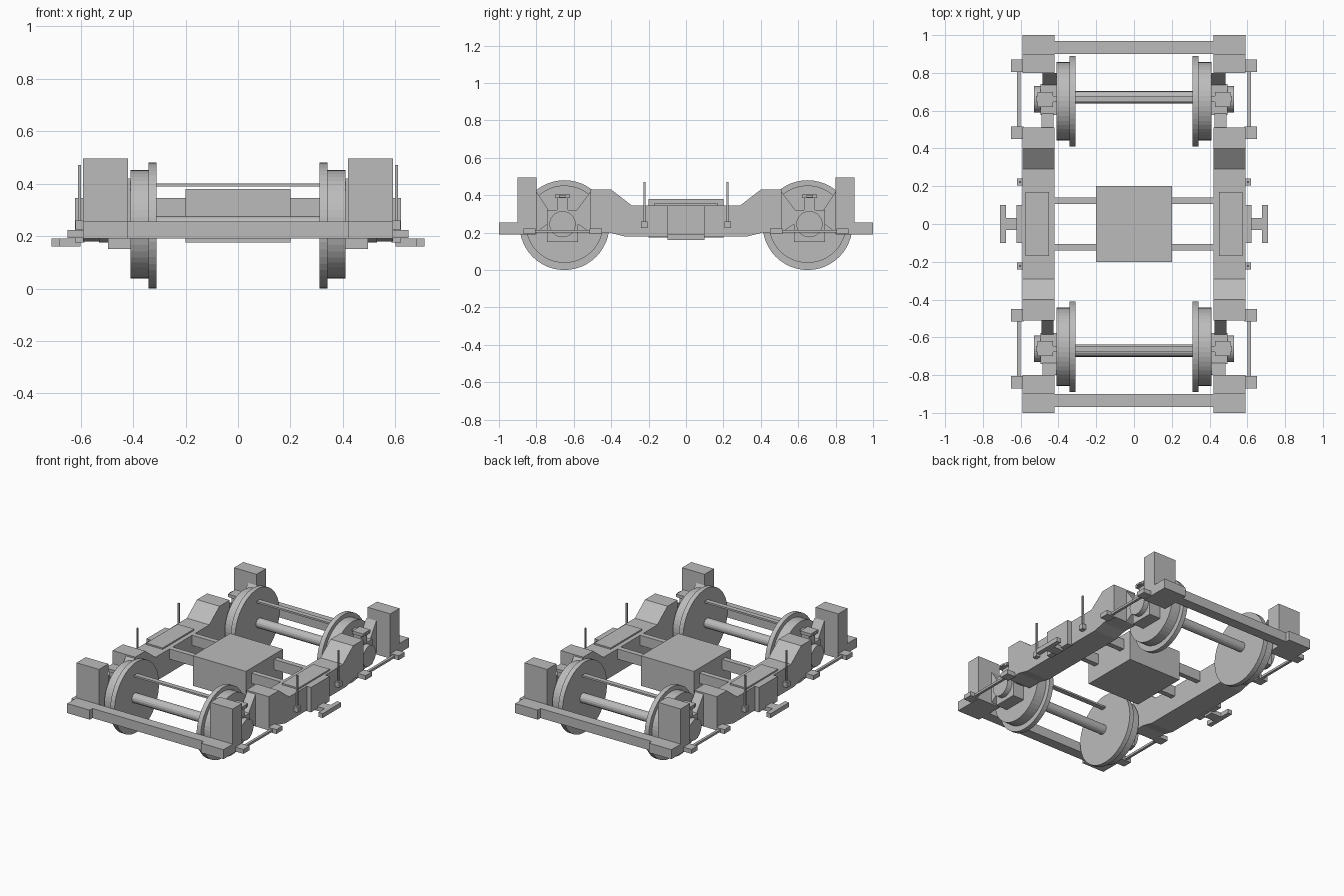
import bpy
import bmesh
from math import pi
from mathutils import Matrix, Vector

if "Cube" in bpy.data.objects:
    bpy.data.objects.remove(bpy.data.objects["Cube"])

grey = bpy.data.materials.new("plain grey")
grey.use_nodes = True
colour = (0.5, 0.5, 0.5, 1)
grey.diffuse_color = colour
grey.node_tree.nodes["Principled BSDF"].inputs["Base Color"].default_value = colour


def finish(name, bm):
    bmesh.ops.recalc_face_normals(bm, faces=bm.faces)
    mesh = bpy.data.meshes.new(name)
    bm.to_mesh(mesh)
    bm.free()
    mesh.materials.append(grey)
    obj = bpy.data.objects.new(name, mesh)
    bpy.context.collection.objects.link(obj)
    return obj


def box(name, x, y, z):
    """Box from a (low, high) pair on each axis."""
    lo, hi = zip(x, y, z)
    bm = bmesh.new()
    bmesh.ops.create_cube(bm, size=1)
    for v in bm.verts:
        v.co = Vector([(a + b) / 2 + c * (b - a) for a, b, c in zip(lo, hi, v.co)])
    return finish(name, bm)


def disc(name, radius, x, y, z, sides=48):
    """Cylinder lying along x."""
    bm = bmesh.new()
    bmesh.ops.create_cone(bm, cap_ends=True, segments=sides, radius1=radius,
                          radius2=radius, depth=x[1] - x[0])
    place = Matrix.Translation(((x[0] + x[1]) / 2, y, z)) @ Matrix.Rotation(pi / 2, 4, "Y")
    bmesh.ops.transform(bm, matrix=place, verts=bm.verts)
    return finish(name, bm)


def prism(name, outline, x):
    """Side outline of (y, z) points, pushed across x."""
    bm = bmesh.new()
    face = bm.faces.new([bm.verts.new((x[0], y, z)) for y, z in outline])
    out = bmesh.ops.extrude_face_region(bm, geom=[face])
    moved = [g for g in out["geom"] if isinstance(g, bmesh.types.BMVert)]
    bmesh.ops.translate(bm, vec=(x[1] - x[0], 0, 0), verts=moved)
    return finish(name, bm)


def mirrored(obj, x=True, y=True):
    mod = obj.modifiers.new("mirror", "MIRROR")
    mod.use_axis = (x, y, False)
    mod.use_mirror_merge = False
    # Mirror about the world centre
    return obj


# Side frames, raised towards the wheels
half = [(0.33, 0.18), (0.41, 0.2), (0.51, 0.2), (0.51, 0.43), (0.40, 0.43), (0.29, 0.345)]
profile = half + [(-y, z) for y, z in reversed(half)]
mirrored(prism("side_frame", profile, (0.42, 0.59)), y=False)
mirrored(box("frame_pad", (0.45, 0.575), (-0.17, 0.17), (0.34, 0.355)), y=False)

# Frame ends and cross beams
mirrored(box("end_foot", (0.42, 0.59), (0.8, 1.0), (0.19, 0.255)))
mirrored(box("end_block", (0.42, 0.59), (0.8, 0.9), (0.2, 0.495)))
mirrored(box("end_beam", (-0.42, 0.42), (0.9, 0.97), (0.19, 0.255)), x=False)

# Central housing and its carrying bars
box("centre_housing", (-0.2, 0.2), (-0.2, 0.2), (0.175, 0.38))
mirrored(box("housing_bar", (0.19, 0.43), (0.105, 0.14), (0.275, 0.345)))

# Wheels and axles
mirrored(disc("wheel_flange", 0.24, (0.31, 0.342), 0.65, 0.24))
mirrored(disc("wheel_tread", 0.207, (0.34, 0.41), 0.65, 0.245))
mirrored(disc("axle", 0.033, (-0.45, 0.45), 0.67, 0.243, 16), x=False)
mirrored(box("upper_rod", (-0.52, 0.52), (0.645, 0.678), (0.388, 0.4)), x=False)

# Axle boxes with braces to the frame
mirrored(box("axle_box", (0.41, 0.495), (0.578, 0.742), (0.15, 0.32)))
mirrored(disc("axle_cap", 0.07, (0.49, 0.53), 0.66, 0.245, 32))
mirrored(box("box_post", (0.43, 0.49), (0.63, 0.69), (0.32, 0.39)))
mirrored(box("post_clamp", (0.43, 0.51), (0.62, 0.70), (0.385, 0.405)))
mirrored(prism("outer_brace", [(0.8, 0.42), (0.735, 0.32), (0.735, 0.25), (0.8, 0.2)],
               (0.41, 0.485)))
mirrored(prism("inner_brace", [(0.51, 0.42), (0.585, 0.32), (0.585, 0.25), (0.51, 0.2)],
               (0.425, 0.49)))

# Side rods and their brackets
for name, y in (("outer_rod_bracket", (0.805, 0.87)), ("inner_rod_bracket", (0.45, 0.515))):
    mirrored(box(name, (0.585, 0.65), y, (0.193, 0.223)))
mirrored(box("side_rod", (0.602, 0.62), (0.5, 0.82), (0.2, 0.215)))

# Upright pins on the frame sides
mirrored(box("pin_socket", (0.585, 0.62), (0.205, 0.24), (0.225, 0.26)))
mirrored(box("upright_pin", (0.598, 0.609), (0.217, 0.228), (0.25, 0.47)))

# Side pickups
mirrored(box("pickup_plate", (0.585, 0.622), (-0.1, 0.1), (0.175, 0.345)), y=False)
mirrored(box("pickup_arm", (0.6, 0.68), (-0.033, 0.033), (0.16, 0.19)), y=False)
mirrored(box("pickup_shoe", (0.678, 0.71), (-0.1, 0.1), (0.16, 0.19)), y=False)
